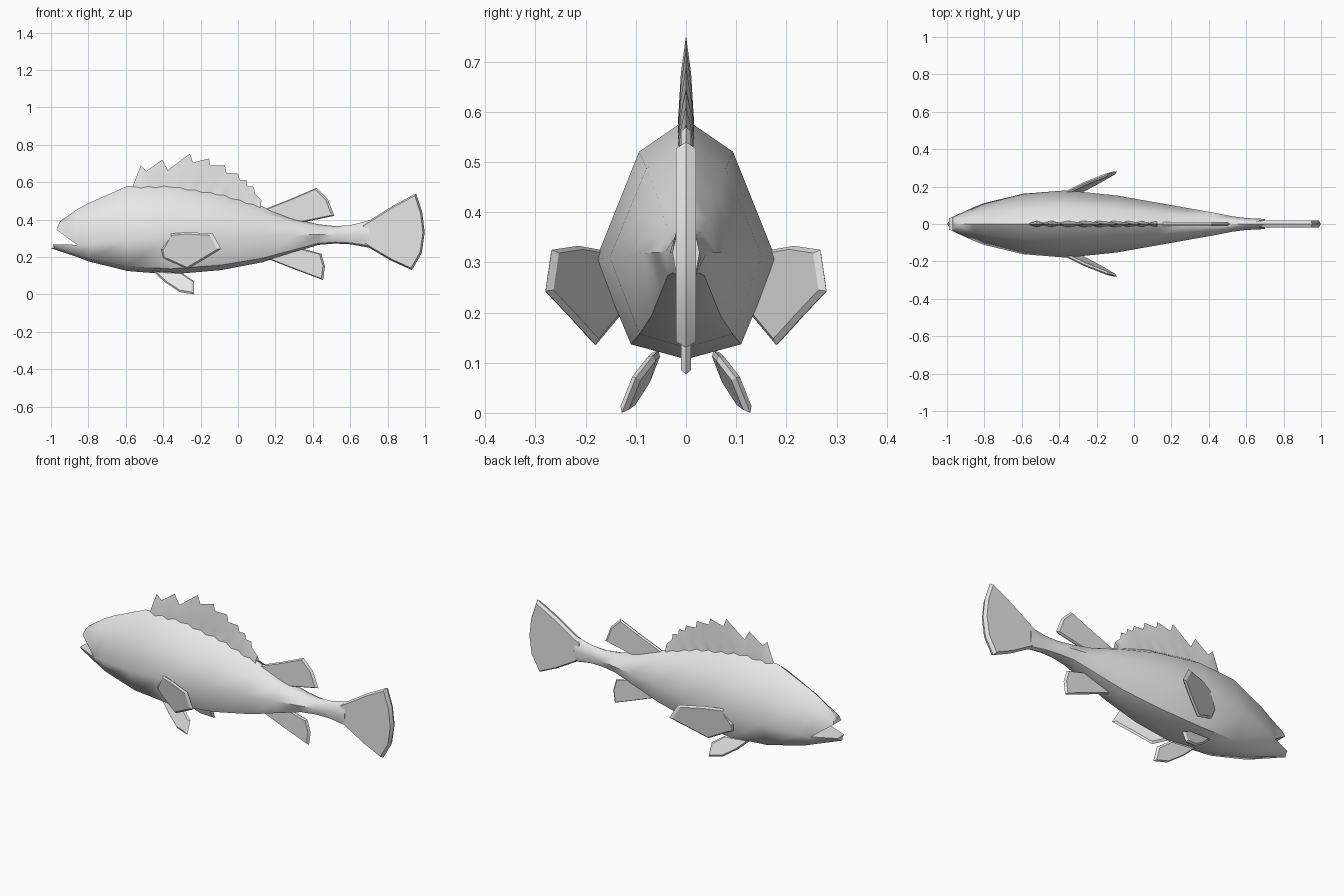
import bpy, bmesh, math
from mathutils import Vector

cube = bpy.data.objects.get("Cube")
if cube:
    bpy.data.objects.remove(cube)

grey = bpy.data.materials.new("light grey")
grey.use_nodes = True
colour = (0.8, 0.8, 0.8, 1)
grey.diffuse_color = colour
grey.node_tree.nodes["Principled BSDF"].inputs["Base Color"].default_value = colour


def finish(name, bm, angle):
    bmesh.ops.recalc_face_normals(bm, faces=bm.faces)
    mesh = bpy.data.meshes.new(name)
    bm.to_mesh(mesh)
    bm.free()
    obj = bpy.data.objects.new(name, mesh)
    bpy.context.collection.objects.link(obj)
    mesh.materials.append(grey)
    bpy.ops.object.select_all(action='DESELECT')
    obj.select_set(True)
    bpy.context.view_layer.objects.active = obj
    bpy.ops.object.shade_smooth_by_angle(angle=math.radians(angle))
    return obj


def bridge(bm, a, b, closed=True):
    n = len(a)
    for i in range(n if closed else n - 1):
        j = (i + 1) % n
        bm.faces.new((a[i], a[j], b[j], b[i]))


# Body: eight-sided rings as (x, top, side height, bottom, half width)
sections = [
    (-0.86, 0.455, 0.265, 0.20, 0.088), (-0.80, 0.488, 0.27, 0.177, 0.112),
    (-0.59, 0.58, 0.29, 0.125, 0.162), (-0.36, 0.585, 0.305, 0.107, 0.18),
    (-0.09, 0.54, 0.31, 0.13, 0.152), (0.13, 0.47, 0.315, 0.172, 0.113),
    (0.30, 0.405, 0.318, 0.225, 0.083), (0.43, 0.375, 0.32, 0.265, 0.06),
    (0.52, 0.365, 0.32, 0.272, 0.042), (0.60, 0.37, 0.32, 0.268, 0.032),
    (0.70, 0.395, 0.32, 0.25, 0.027)]
bm = bmesh.new()
rings = []
for x, top, side, low, w in sections:
    up, down = top - 0.23 * (top - side), low + 0.15 * (side - low)
    half = [(0, top), (0.52 * w, up), (w, side), (0.61 * w, down), (0, low)]
    loop = half + [(-y, z) for y, z in half[3:0:-1]]
    rings.append([bm.verts.new((x, y, z)) for y, z in loop])
for a, b in zip(rings, rings[1:]):
    bridge(bm, a, b)
bm.faces.new(rings[-1])

# Snout and lower jaw leave an open wedge at the mouth
head = rings[0]
snout = [bm.verts.new(p) for p in (
    (-0.97, -0.035, 0.345), (-0.96, -0.025, 0.375), (-0.95, 0, 0.392),
    (-0.96, 0.025, 0.375), (-0.97, 0.035, 0.345))]
jaw = [bm.verts.new(p) for p in (
    (-0.99, 0.03, 0.268), (-0.985, 0.022, 0.252), (-1.0, 0, 0.247),
    (-0.985, -0.022, 0.252), (-0.99, -0.03, 0.268))]
for tip, ids in ((snout, (6, 7, 0, 1, 2)), (jaw, (2, 3, 4, 5, 6))):
    root = [head[i] for i in ids]
    bridge(bm, root, tip, closed=False)
    bm.faces.new(tip)
    bm.faces.new((root[0], root[-1], tip[-1], tip[0]))
finish("body", bm, 50)


def fin(name, points, thick, inset):
    """Thin plate with a bevelled rim around a 3D outline."""
    pts = [Vector(p) for p in points]
    centre = sum(pts, Vector()) / len(pts)
    normal = Vector()
    for a, b in zip(pts, pts[1:] + pts[:1]):
        normal += (a - centre).cross(b - centre)
    normal.normalize()
    bm = bmesh.new()
    rim = [bm.verts.new(p) for p in pts]
    for s in (1, -1):
        face = [bm.verts.new(p.lerp(centre, inset) + normal * thick * s) for p in pts]
        bridge(bm, rim, face)
        bm.faces.new(face)
    return finish(name, bm, 25)


def upright(points):
    return [(x, 0, z) for x, z in points]


fin("tail_fin", upright([
    (0.66, 0.37), (0.71, 0.40), (0.83, 0.475), (0.952, 0.54), (0.985, 0.44),
    (0.998, 0.33), (0.982, 0.22), (0.93, 0.13), (0.82, 0.18), (0.70, 0.25),
    (0.66, 0.28)]), 0.02, 0.06)
fin("rear_dorsal_fin", upright([
    (0.13, 0.45), (0.28, 0.51), (0.42, 0.57), (0.48, 0.51), (0.515, 0.42),
    (0.32, 0.38), (0.2, 0.40)]), 0.01, 0.08)
fin("anal_fin", upright([
    (0.16, 0.19), (0.30, 0.135), (0.455, 0.077), (0.465, 0.15), (0.445, 0.218),
    (0.30, 0.255), (0.2, 0.25)]), 0.01, 0.08)

# Paired fins
for side, s in (("left", 1), ("right", -1)):
    # the front faces -y, so the near flank is the -y one
    flank = "far" if s > 0 else "near"
    fin(flank + "_pectoral_fin", [(x, y * s, z) for x, y, z in (
        (-0.41, 0.15, 0.24), (-0.36, 0.17, 0.325), (-0.27, 0.215, 0.333),
        (-0.135, 0.268, 0.325), (-0.09, 0.28, 0.243), (-0.18, 0.228, 0.188),
        (-0.27, 0.18, 0.135), (-0.40, 0.13, 0.195))], 0.009, 0.1)
    fin(flank + "_pelvic_fin", [(x, y * s, z) for x, y, z in (
        (-0.455, 0.055, 0.125), (-0.39, 0.078, 0.065), (-0.31, 0.112, 0.012),
        (-0.235, 0.128, 0.0), (-0.235, 0.1, 0.07), (-0.30, 0.065, 0.115))], 0.009, 0.15)

# Spiny dorsal fin: tips alternate with notches, each spine a ridge at the base
crest = [(-0.56, 0.585), (-0.52, 0.69), (-0.49, 0.66), (-0.405, 0.72), (-0.375, 0.665),
         (-0.258, 0.752), (-0.24, 0.705), (-0.155, 0.727), (-0.148, 0.69), (-0.07, 0.69),
         (-0.062, 0.65), (0.0, 0.645), (0.01, 0.612), (0.045, 0.612), (0.05, 0.58),
         (0.085, 0.575), (0.09, 0.54), (0.125, 0.505)]
back = [(s[0], s[1]) for s in sections]


def back_height(x):
    for (x0, z0), (x1, z1) in zip(back, back[1:]):
        if x0 <= x <= x1:
            return z0 + (z1 - z0) * (x - x0) / (x1 - x0)


bm = bmesh.new()
top = [bm.verts.new((x, 0, z)) for x, z in crest]
for s in (1, -1):
    mid, base = [], []
    for i, (x, z) in enumerate(crest):
        bx = -0.56 + 0.68 * i / (len(crest) - 1)
        foot = Vector((bx, 0, back_height(bx) - 0.02))
        wide = 0.017 if i % 2 else 0.007
        out = Vector((0, s * wide, 0))
        base.append(bm.verts.new(foot + out))
        mid.append(bm.verts.new(foot.lerp(Vector((x, 0, z)), 0.6) + out * 0.6))
    bridge(bm, top, mid, closed=False)
    bridge(bm, mid, base, closed=False)
finish("spiny_dorsal_fin", bm, 60)
